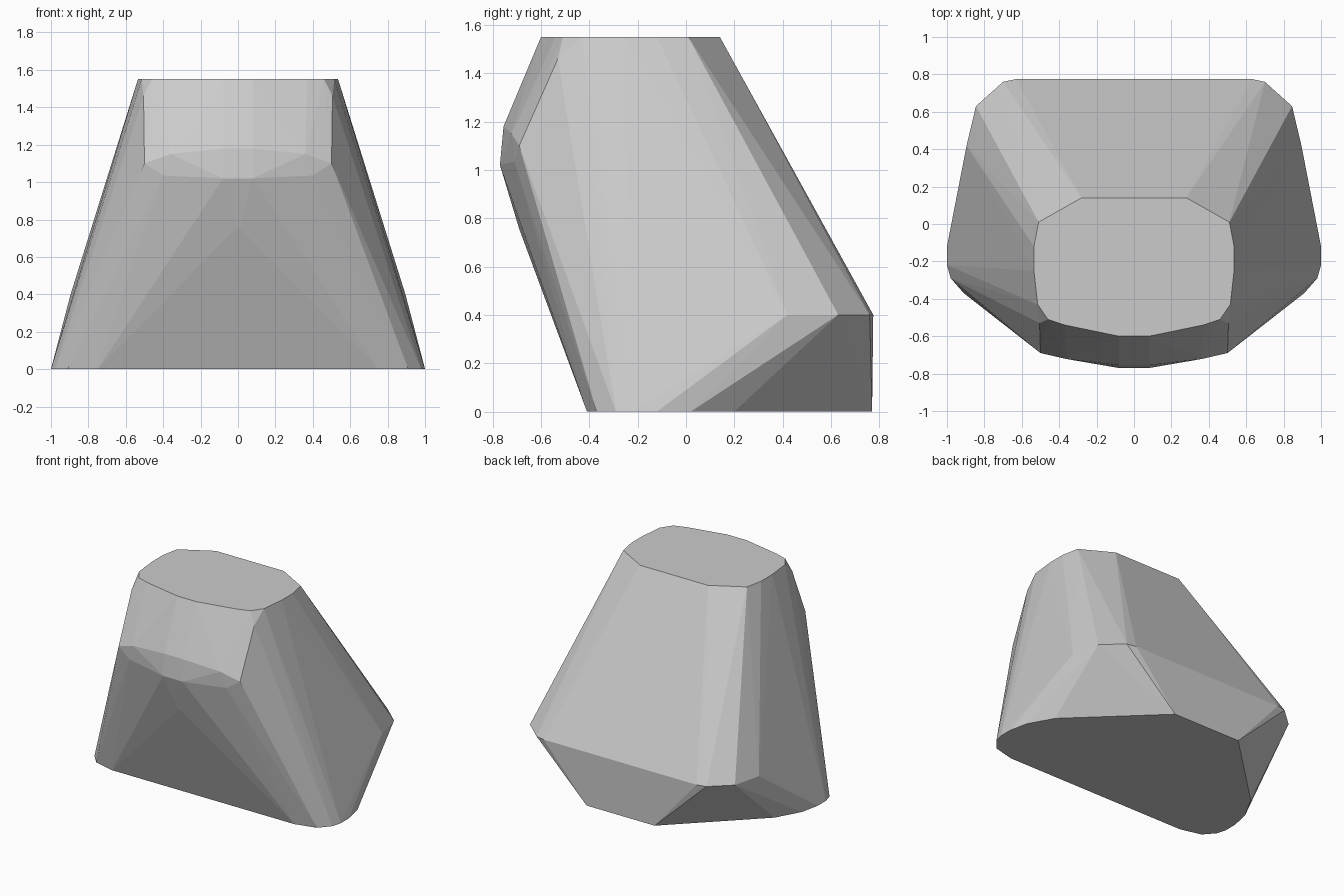
import bpy, bmesh
from math import radians

if "Cube" in bpy.data.objects:
    bpy.data.objects.remove(bpy.data.objects["Cube"])

# Half outlines (x >= 0) of each level; mirrored across x = 0
TOP_Z, WAIST_Z = 1.55, 0.4
top = [(.28, .14), (.51, .01), (.535, -.12), (.535, -.25),
       (.515, -.43), (.46, -.51), (.37, -.54), (.08, -.60)]
base = [(.28, .77), (.87, .20), (.97, .02), (1.0, -.12), (1.0, -.22),
        (.98, -.29), (.91, -.37), (.75, -.41)]
waist = [(.63, .775), (.70, .76), (.845, .63), (.895, .42)]
# Front brow: upper and lower rims, side ridge and the point below it
brow = [(.08, -.755, 1.18), (.36, -.722, 1.15), (.50, -.69, 1.10),
        (.40, -.71, 1.035), (.08, -.77, 1.02),
        (.505, -.53, 1.46), (.01, -.69, .755)]


def at_height(outline, z):
    return [(x, y, z) for x, y in outline]


def hull_object(name, half_points):
    """Flat-faced solid wrapped around mirrored points."""
    bm = bmesh.new()
    for x, y, z in half_points:
        for side in (1, -1):
            bm.verts.new((side * x, y, z))
    result = bmesh.ops.convex_hull(bm, input=bm.verts[:])
    loose = [v for v in bm.verts if not v.link_faces]
    bmesh.ops.delete(bm, geom=loose, context='VERTS')
    bmesh.ops.dissolve_limit(bm, angle_limit=radians(0.5),
                             verts=bm.verts[:], edges=bm.edges[:])
    bmesh.ops.recalc_face_normals(bm, faces=bm.faces[:])
    mesh = bpy.data.meshes.new(name)
    bm.to_mesh(mesh)
    bm.free()
    obj = bpy.data.objects.new(name, mesh)
    bpy.context.collection.objects.link(obj)
    return obj


# Single tapered, faceted block
hull_object("tapered_block", at_height(top, TOP_Z) + at_height(waist, WAIST_Z)
            + at_height(base, 0) + brow)
